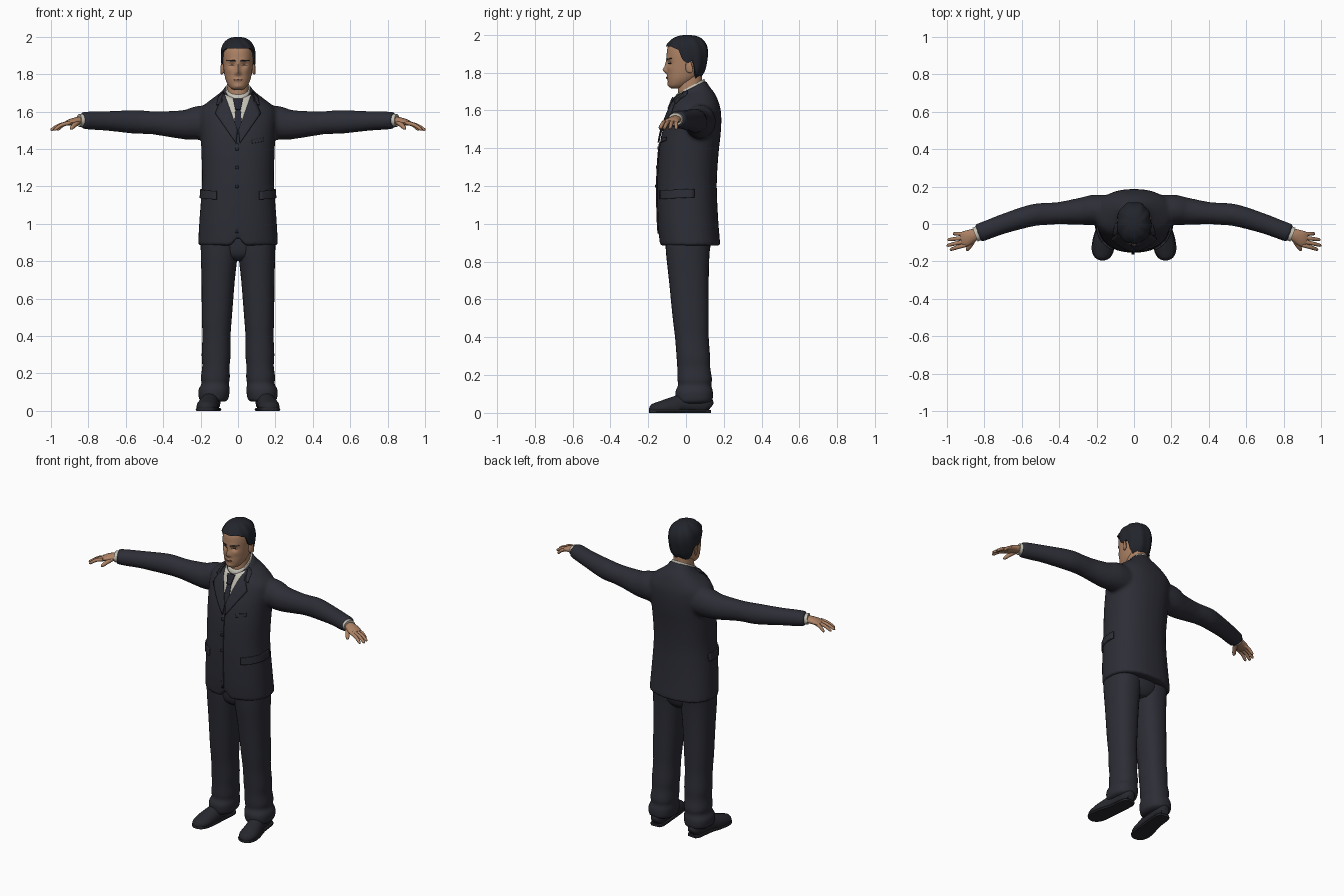
import bpy, bmesh, math
from mathutils import Vector
from mathutils.bvhtree import BVHTree

cube = bpy.data.objects.get("Cube")
if cube:
    bpy.data.objects.remove(cube)


def material(name, r, g, b):
    m = bpy.data.materials.new(name)
    m.use_nodes = True
    m.diffuse_color = (r, g, b, 1)
    bsdf = m.node_tree.nodes["Principled BSDF"]
    bsdf.inputs["Base Color"].default_value = (r, g, b, 1)
    bsdf.inputs["Roughness"].default_value = 0.8
    return m


SUIT = material("charcoal suit", .026, .027, .037)
SHOE = material("black leather", .02, .021, .027)
HAIR = material("black hair", .016, .018, .025)
SKIN = material("skin", .42, .225, .13)
LIP = material("lips", .3, .13, .085)
SHIRT = material("pale shirt", .55, .53, .46)
TIE = material("dark tie", .02, .021, .032)
made = []


def build(name, verts, faces, mat):
    bm = bmesh.new()
    vs = [bm.verts.new(v) for v in verts]
    for f in faces:
        bm.faces.new([vs[i] for i in f])
    bmesh.ops.recalc_face_normals(bm, faces=bm.faces)
    me = bpy.data.meshes.new(name)
    bm.to_mesh(me)
    bm.free()
    me.materials.append(mat)
    ob = bpy.data.objects.new(name, me)
    bpy.context.collection.objects.link(ob)
    made.append(ob)
    return ob


def skin_rings(name, rings, mat):
    """Closed surface through rings of equal length, capped at both ends."""
    n, k = len(rings[0]), len(rings)
    faces = [(r * n + i, r * n + (i + 1) % n, (r + 1) * n + (i + 1) % n, (r + 1) * n + i)
             for r in range(k - 1) for i in range(n)]
    faces += [tuple(range(n)), tuple(range((k - 1) * n, k * n))]
    return build(name, [v for r in rings for v in r], faces, mat)


def spline(keys, steps):
    """Smoothly interpolate rows of numbers."""
    out = []
    for i in range(len(keys) - 1):
        rows = [keys[max(0, min(len(keys) - 1, i + d))] for d in (-1, 0, 1, 2)]
        for j in range(steps):
            t = j / steps
            out.append([b + .5 * t * (c - a + t * (2*a - 5*b + 4*c - d + t * (3*(b - c) + d - a)))
                        for a, b, c, d in zip(*rows)])
    return out + [list(keys[-1])]


def oval(a, power):
    s, c = math.sin(a), math.cos(a)
    return (math.copysign(abs(s) ** (2 / power), s), math.copysign(abs(c) ** (2 / power), c))


def angles(n):
    return [2 * math.pi * i / n for i in range(n)]


def stack(name, keys, mat, cx=False, n=32, power=2.3, steps=4):
    """Upright form from rows: height, half width, front, back, tilt or centre x."""
    rings = []
    for z, hw, yf, yb, extra in spline(keys, steps):
        ring = []
        for a in angles(n):
            s, c = oval(a, power)
            ring.append(((extra if cx else 0) + hw * s, (yf + yb) / 2 - (yb - yf) / 2 * c,
                         z - (0 if cx else extra * c)))
        rings.append(ring)
    return skin_rings(name, rings, mat)


def tube(name, keys, mat, side=1, n=16, steps=4, low=-9, high=9):
    """Form along a path of rows: x, y, z, half width, half height."""
    rows = spline(keys, steps)
    rings = []
    for i, (x, y, z, w, h) in enumerate(rows):
        t = Vector(rows[min(i + 1, len(rows) - 1)][:3]) - Vector(rows[max(i - 1, 0)][:3])
        u = t.cross(Vector((0, 0, 1))).normalized()
        v = u.cross(t).normalized()
        ring = [Vector((x, y, z)) + u * w * math.cos(a) + v * h * math.sin(a) for a in angles(n)]
        rings.append([(p.x * side, p.y, min(high, max(low, p.z))) for p in ring])
    return skin_rings(name, rings, mat)


def plate(name, target, corners, mat, lift=.004, thick=.006, n=8, wrap=False):
    """Thin four-cornered plate laid on a target; wrapped plates use degrees around the body."""
    tree = BVHTree.FromObject(target, bpy.context.evaluated_depsgraph_get())
    A, B, C, D = [Vector(c) for c in corners]
    verts = []
    for i in range(n + 1):
        for j in range(n + 1):
            u, v = i / n, j / n
            p = A.lerp(B, u).lerp(D.lerp(C, u), v)
            a = math.radians(p.x) if wrap else 0
            d = Vector((-math.sin(a), math.cos(a), 0))
            o = Vector((0 if wrap else p.x, .01, p.y)) - d
            hit = tree.ray_cast(o, d)[0] or o + d
            verts.append(hit - d * lift)
    m = n + 1
    faces = [(i*m + j, i*m + j + 1, i*m + m + j + 1, i*m + m + j) for i in range(n) for j in range(n)]
    ob = build(name, verts, faces, mat)
    s = ob.modifiers.new("thickness", 'SOLIDIFY')
    s.thickness, s.offset = thick, 0
    return ob


def sides():
    return ((1, "left"), (-1, "right"))


# Jacket: body and sleeves fused into one cloth surface
jacket = stack("jacket", [
    (.885, .214, -.14, .182, 0), (1, .208, -.149, .172, 0), (1.15, .197, -.153, .164, 0),
    (1.25, .192, -.152, .164, 0), (1.38, .196, -.144, .173, 0), (1.48, .2, -.128, .184, 0),
    (1.56, .207, -.102, .187, 0), (1.62, .196, -.078, .18, 0), (1.67, .135, -.064, .155, .015),
    (1.7, .086, -.058, .118, .035), (1.72, .076, -.052, .108, .04)], SUIT)
sleeves = [tube(n + "_sleeve", [
    (.08, .072, 1.535, .08, .085), (.2, .076, 1.54, .082, .092), (.28, .068, 1.53, .074, .08),
    (.4, .058, 1.536, .06, .067), (.47, .054, 1.541, .06, .062), (.55, .045, 1.545, .059, .064),
    (.7, 0, 1.55, .053, .053), (.78, -.03, 1.552, .051, .05), (.835, -.05, 1.553, .051, .045)],
    SUIT, s) for s, n in sides()]
bpy.ops.object.select_all(action='DESELECT')
for ob in [jacket] + sleeves:
    ob.select_set(True)
bpy.context.view_layer.objects.active = jacket
made = [jacket]
bpy.ops.object.join()
fuse = jacket.modifiers.new("fuse", 'REMESH')
fuse.mode, fuse.voxel_size = 'VOXEL', .011
soft = jacket.modifiers.new("soften", 'SMOOTH')
soft.factor, soft.iterations = .5, 5
bpy.ops.object.convert(target='MESH')
for v in jacket.data.vertices:  # small notch where the fronts part
    if v.co.z < .95 and v.co.y < -.05:
        v.co.z += max(0, .04 - abs(v.co.x)) * (.95 - v.co.z) / .06

# Shirt front, tie, lapels, pockets, buttons
for s, n in sides():
    def flip(pts):
        return [(x * s, z) for x, z in pts]
    plate(n + "_shirt_front", jacket, flip([(.076, 1.695), (0, 1.66), (0, 1.49), (.004, 1.5)]), SHIRT)
    plate(n + "_lapel", jacket, flip([(.074, 1.7), (.122, 1.59), (.01, 1.43), (.003, 1.5)]),
          SUIT, .009, .009)
    plate(n + "_collar_flap", jacket, flip([(.076, 1.705), (.105, 1.675), (.115, 1.635), (.085, 1.645)]),
          SUIT, .007, .008)
    plate(n + "_pocket_flap", jacket, flip([(38, 1.175), (100, 1.185), (100, 1.14), (38, 1.13)]),
          SUIT, .004, .009, 10, True)
plate("tie_blade", jacket, [(-.013, 1.62), (.013, 1.62), (.024, 1.48), (-.024, 1.48)], TIE, .007)
plate("tie_knot", jacket, [(-.026, 1.668), (.026, 1.668), (.014, 1.61), (-.014, 1.61)], TIE, .012, .009)
plate("breast_pocket", jacket, [(.075, 1.45), (.135, 1.46), (.135, 1.44), (.075, 1.43)], SUIT)
plate("front_edge", jacket, [(-.014, 1.43), (.002, 1.43), (.002, .95), (-.014, .95)], SUIT, .003, .006, 16)
for z in (1.4, 1.3, 1.2):
    plate("button", jacket, [(-.014, z + .008), (.002, z + .008), (.002, z - .008), (-.014, z - .008)],
          SHOE, .007, .006, 2)

# Trousers and shoes
stack("trouser_seat", [(.8, .06, -.05, .09, 0), (.84, .13, -.09, .12, 0), (.94, .17, -.1, .14, 0)], SUIT)
for s, n in sides():
    stack(n + "_trouser_leg", [(z, w, f, b, c * s) for z, w, f, b, c in [
        (.95, .1, -.11, .14, .1), (.85, .099, -.106, .125, .1), (.7, .089, -.09, .12, .106),
        (.5, .08, -.07, .12, .113), (.4, .075, -.058, .12, .115), (.3, .077, -.05, .127, .117),
        (.24, .073, -.046, .128, .118), (.18, .077, -.045, .137, .121), (.145, .074, -.043, .134, .122),
        (.11, .083, -.056, .142, .128), (.065, .078, -.052, .138, .13), (.05, .06, -.04, .11, .13)]],
        SUIT, True)
    shoe = [(.132, .13, .03, .025, .025), (.135, .1, .045, .042, .05), (.145, 0, .045, .046, .058),
            (.16, -.08, .03, .055, .05), (.168, -.14, .02, .055, .04), (.173, -.178, .016, .038, .03),
            (.175, -.194, .014, .01, .01)]
    tube(n + "_shoe", shoe, SHOE, s, low=.012)
    tube(n + "_sole", [(x, y, .008, w + .004, .05) for x, y, z, w, h in shoe], SHOE, s, low=0, high=.014)

# Hands and shirt cuffs
for s, n in sides():
    tube(n + "_shirt_cuff", [(.81, -.042, 1.553, .04, .036), (.85, -.057, 1.553, .039, .034)], SHIRT, s)
    tube(n + "_palm", [(.83, -.05, 1.553, .028, .022), (.865, -.062, 1.55, .035, .02),
                       (.9, -.078, 1.542, .042, .016), (.922, -.084, 1.535, .038, .011)], SKIN, s)
    for i, (x, y) in enumerate([(.978, -.136), (.994, -.114), (.99, -.084), (.962, -.052)]):
        by = -.113 + .02 * i
        tube(n + "_finger", [(.9, by, 1.54, .011, .011), ((.91 + x) / 2, (by + y) / 2, 1.528, .0105, .01),
                             (x, y, 1.505, .008, .008), (x + .005, y, 1.502, .002, .002)], SKIN, s, 10)
    tube(n + "_thumb", [(.85, -.07, 1.547, .014, .014), (.872, -.108, 1.53, .013, .013),
                        (.89, -.135, 1.512, .01, .01), (.894, -.143, 1.506, .002, .002)], SKIN, s, 10)

# Neck and shirt collar
stack("neck", [(1.64, .06, -.04, .085, 0), (1.72, .057, -.042, .085, .01), (1.82, .055, -.03, .085, 0)], SKIN)
stack("shirt_collar", [(1.68, .072, -.06, .103, .04), (1.715, .067, -.055, .1, .04),
                       (1.727, .064, -.05, .096, .04)], SHIRT)

# Head, with sculpted features: x, z, x radius, z radius, forward push
profile = spline([(1.715, .018, -.075, -.03), (1.728, .042, -.091, 0), (1.76, .062, -.097, .05),
                  (1.8, .073, -.099, .085), (1.85, .079, -.1, .1), (1.9, .081, -.102, .107),
                  (1.94, .076, -.094, .1), (1.97, .058, -.068, .078), (1.985, .033, -.035, .045),
                  (1.988, .004, -.002, .01)], 6)
features = [(0, 1.812, .011, .016, .021), (0, 1.84, .008, .025, .011), (.033, 1.85, .017, .011, -.013),
            (.03, 1.876, .022, .008, .004), (.014, 1.804, .007, .007, .006), (0, 1.772, .02, .007, .007),
            (0, 1.735, .018, .01, .005), (.045, 1.82, .016, .014, .003)]


def head_point(a, row, grow=0):
    z, hw, yf, yb = row
    s, c = oval(a, 2.2)
    x, y = (hw + grow) * s, (yf + yb) / 2 - ((yb - yf) / 2 + grow) * c
    if c > 0 and not grow:
        y -= sum(d * math.exp(-((abs(x) - fx) / rx) ** 2 - ((z - fz) / rz) ** 2)
                 for fx, fz, rx, rz, d in features)
    return x, y, z


def row_at(z):
    i = next((i for i in range(1, len(profile)) if profile[i][0] >= z), len(profile) - 1)
    p, q = profile[i - 1], profile[i]
    t = min(1, (z - p[0]) / (q[0] - p[0]))
    return [a + t * (b - a) for a, b in zip(p, q)]


head = skin_rings("head", [[head_point(a, r) for a in angles(72)] for r in profile], SKIN)
for s, n in sides():
    for name, pts, mat in (("brow", [(.014, 1.874), (.06, 1.876), (.06, 1.871), (.014, 1.867)], HAIR),
                           ("eyelid_line", [(.018, 1.849), (.05, 1.85), (.05, 1.847), (.018, 1.846)], HAIR)):
        plate(n + "_" + name, head, [(x * s, z) for x, z in pts], mat, .001, .002)
    ear = tube(n + "_ear", [(.074, .0, 1.825, .004, .01), (.08, .006, 1.826, .007, .028),
                            (.087, .022, 1.832, .007, .034), (.09, .032, 1.835, .003, .02)], SKIN, s)
plate("mouth", head, [(-.026, 1.775), (.026, 1.775), (.016, 1.766), (-.016, 1.766)], LIP, .001, .002)

# Hair: shell rising from a hairline that varies around the head, lightly combed
hairline = [(0, 1.938), (45, 1.938), (70, 1.92), (82, 1.865), (95, 1.85), (106, 1.865),
            (120, 1.8), (140, 1.768), (180, 1.76)]


def hair_base(a):
    d = abs(math.degrees((a + math.pi) % (2 * math.pi) - math.pi))
    for (p, z), (q, w) in zip(hairline, hairline[1:]):
        if d <= q:
            return z + (w - z) * (d - p) / (q - p)
    return hairline[-1][1]


rings = []
for k in range(19):
    t = max(0, k - 1) / 17
    ring = []
    for a in angles(72):
        z0 = hair_base(a)
        z = z0 + (1.988 - z0) * (1 - (1 - t) ** 1.7)
        grow = -.004 if k == 0 else .011 + .0025 * math.sin(9 * a + 4 * t)
        x, y, z = head_point(a, row_at(z), grow * (1 - .6 * t ** 4))
        ring.append((x, y, z + (.011 * t * t if k else 0)))
    rings.append(ring)
skin_rings("hair", rings, HAIR)

# Smooth shading with sharp edges kept
bpy.ops.object.select_all(action='DESELECT')
for ob in made:
    ob.select_set(True)
bpy.context.view_layer.objects.active = jacket
bpy.ops.object.shade_smooth_by_angle(angle=math.radians(50))
